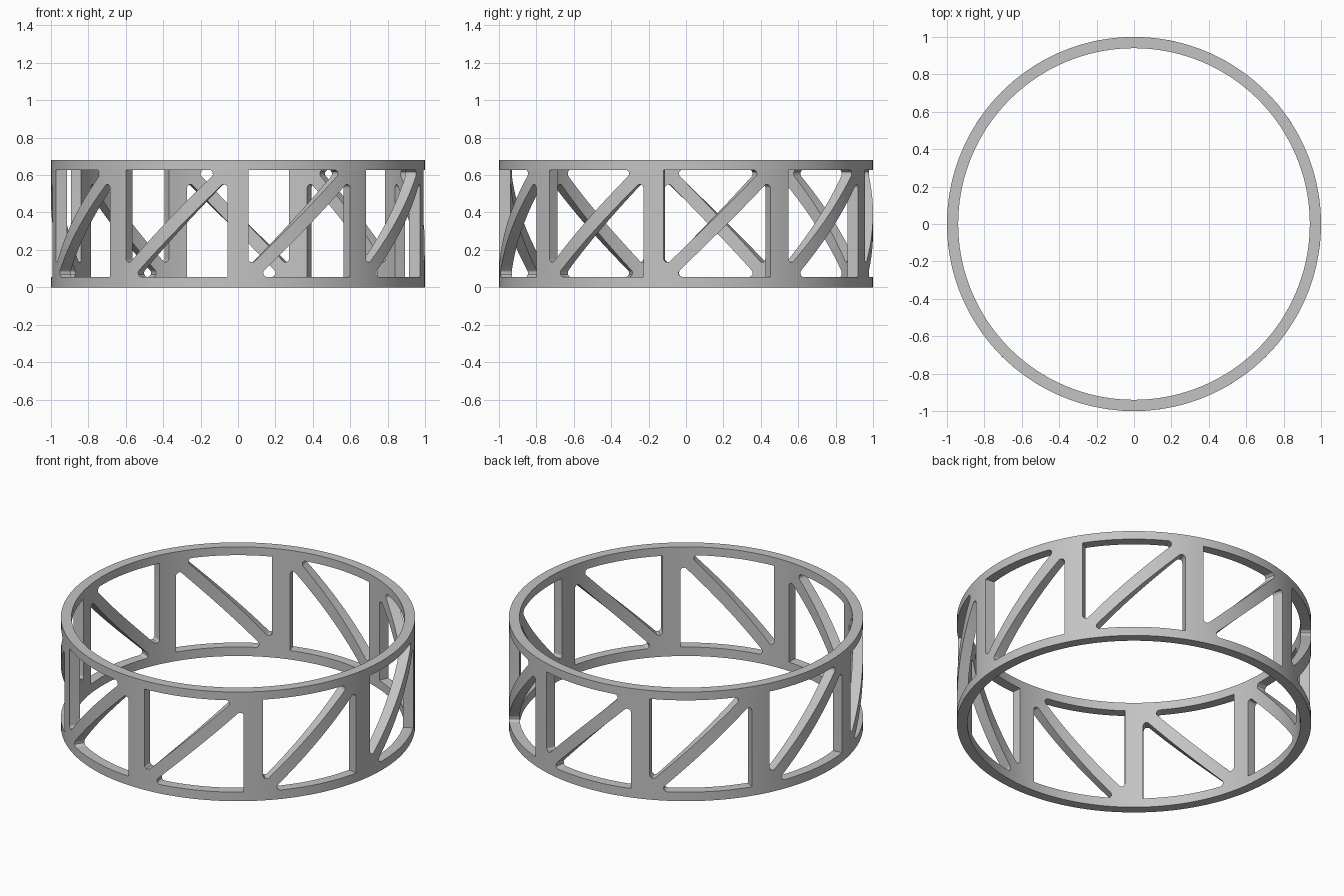
import bpy
import bmesh
from math import sin, cos, tan, radians
from mathutils import Vector

cube = bpy.data.objects.get("Cube")
if cube:
    bpy.data.objects.remove(cube, do_unlink=True)

BAYS, STEPS = 9, 16
OUTER, INNER, HEIGHT = 1.0, 0.94, 0.68
LOW, HIGH = 0.056, 0.628          # inner edges of the two rails
BAY = radians(360 / BAYS)
POST = 0.055                      # half width of a post
BRACE = 0.05                      # offset of brace edges from the corners
FILLET = 0.02


def rounded(a, p, b, r=FILLET, n=6):
    """Arc that rounds the corner p between the neighbours a and b."""
    u, v = (a - p).normalized(), (b - p).normalized()
    half = u.angle(v) / 2
    centre = p + (u + v).normalized() * r / sin(half)
    start = p + u * r / tan(half) - centre
    end = p + v * r / tan(half) - centre
    return [centre + start.lerp(end, i / n).normalized() * r for i in range(n + 1)]


def triangle(square, c1, c2):
    """Triangular opening: sharp right angle, two rounded acute corners."""
    s, p, q = Vector(square), Vector(c1), Vector(c2)
    return [s] + rounded(s, p, q) + rounded(p, q, s)


def add_loop(bm, points):
    verts = [bm.verts.new((p[0], 0, p[1])) for p in points]
    return [bm.edges.new((verts[i - 1], verts[i])) for i in range(len(verts))]


# Flat pattern of one bay: rails, half posts and diagonal brace
left, right = POST, BAY - POST
flat = bmesh.new()
edges = add_loop(flat, [(0, 0), (BAY, 0), (BAY, HEIGHT), (0, HEIGHT)])
edges += add_loop(flat, triangle((left, HIGH), (left, LOW + BRACE), (right - BRACE, HIGH)))
edges += add_loop(flat, triangle((right, LOW), (right, HIGH - BRACE), (left + BRACE, LOW)))
bmesh.ops.triangle_fill(flat, use_beauty=True, edges=edges, normal=(0, -1, 0))

# Slice the pattern into columns so that it bends cleanly
for i in range(1, STEPS):
    bmesh.ops.bisect_plane(flat, geom=flat.verts[:] + flat.edges[:] + flat.faces[:],
                           dist=1e-5, plane_co=(BAY * i / STEPS, 0, 0), plane_no=(1, 0, 0))


def on_seam(edge):
    return any(all(abs(v.co.x - x) < 1e-4 for v in edge.verts) for x in (0, BAY))


def bend(co, turn, radius):
    t = co.x + turn
    return (radius * sin(t), -radius * cos(t), co.z)


# Wrap the bay round the circle and give it thickness
ring = bmesh.new()
for k in range(BAYS):
    out = {v: ring.verts.new(bend(v.co, k * BAY, OUTER)) for v in flat.verts}
    inn = {v: ring.verts.new(bend(v.co, k * BAY, INNER)) for v in flat.verts}
    for f in flat.faces:
        ring.faces.new([out[v] for v in f.verts])
        ring.faces.new([inn[v] for v in reversed(f.verts)])
    for e in flat.edges:
        if e.is_boundary and not on_seam(e):
            a, b = e.verts
            ring.faces.new((out[a], out[b], inn[b], inn[a]))
bmesh.ops.remove_doubles(ring, verts=ring.verts[:], dist=1e-4)
bmesh.ops.recalc_face_normals(ring, faces=ring.faces[:])

mesh = bpy.data.meshes.new("lattice_ring")
ring.to_mesh(mesh)
ring.free()
flat.free()
obj = bpy.data.objects.new("lattice_ring", mesh)
bpy.context.collection.objects.link(obj)

# Plain grey finish
grey = bpy.data.materials.new("grey")
grey.use_nodes = True
colour = (0.55, 0.55, 0.55, 1)
grey.diffuse_color = colour
grey.node_tree.nodes["Principled BSDF"].inputs["Base Color"].default_value = colour
mesh.materials.append(grey)

bpy.context.view_layer.objects.active = obj
obj.select_set(True)
bpy.ops.object.shade_smooth_by_angle(angle=radians(30))
